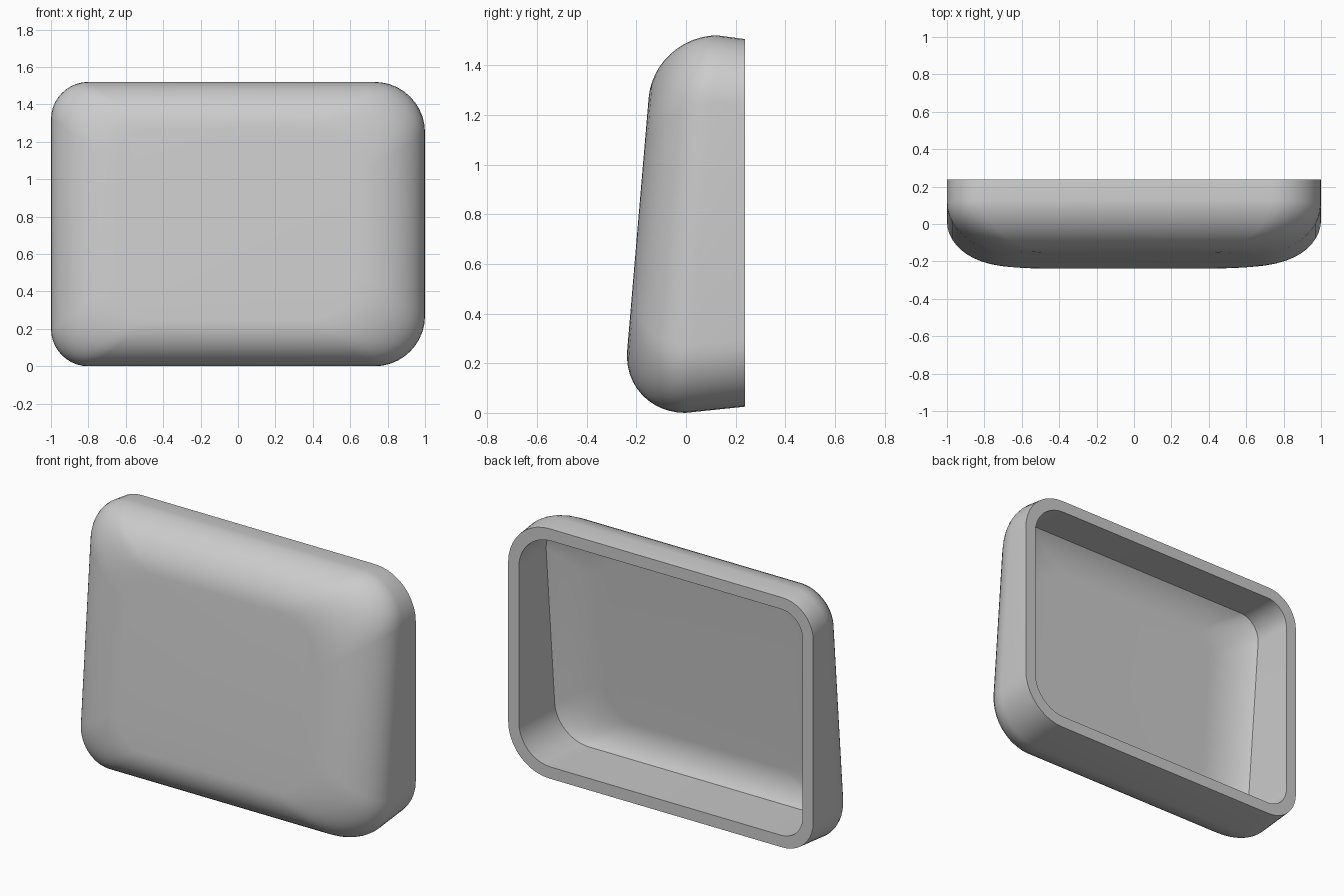
import bpy, bmesh, math

if "Cube" in bpy.data.objects:
    bpy.data.objects.remove(bpy.data.objects["Cube"])

HEIGHT, BACK = 1.52, 0.237
WALL = 0.07                                  # rim thickness
FILLET_X, FILLET_Z, FILLET_Y = 0.36, 0.25, 0.255
R_LEFT, R_RIGHT = 0.20, 0.27                 # corner radii
STEPS, ARC = 12, 10


def front_y(z):
    """Leaning flat front plane."""
    return -0.237 + 0.085 * (z - 0.25)


def outline(dx, dz_low, dz_high, trim=0.0):
    """Rounded rectangle inset from the full outline."""
    x, low, high = 1 - dx, dz_low, HEIGHT - dz_high
    rl, rr = R_LEFT - trim, R_RIGHT - trim
    corners = [(x - rr, high - rr, rr, 0), (-x + rl, high - rl, rl, 90),
               (-x + rl, low + rl, rl, 180), (x - rr, low + rr, rr, 270)]
    pts = []
    for cx, cz, r, start in corners:
        for i in range(ARC + 1):
            a = math.radians(start + 90 * i / ARC)
            pts.append((cx + r * math.cos(a), cz + r * math.sin(a)))
    return pts


bm = bmesh.new()
rings = []


def add_ring(pts, depth=None):
    """Ring at a fixed depth behind the front plane, or on the flat back."""
    rings.append([bm.verts.new((x, BACK if depth is None else front_y(z) + depth, z))
                  for x, z in pts])


# outer dome, from the flat front out to the side walls
for i in range(STEPS + 1):
    a = math.pi / 2 * (1 - i / STEPS)
    k = 1 - math.cos(a)
    add_ring(outline(FILLET_X * k, FILLET_Z * k, FILLET_Z * k),
             FILLET_Y * (1 - math.sin(a)))

# drafted walls, flat rim and straight inner walls
add_ring(outline(0, 0.025, 0.015))
add_ring(outline(WALL, 0.025 + WALL, 0.015 + WALL, 0.06))

# inner dome, meeting the inner walls at a crease
A0 = math.radians(45)
for i in range(STEPS + 1):
    a = A0 + (math.pi / 2 - A0) * i / STEPS
    k = 1 - math.cos(a) / math.cos(A0)
    dz = WALL + 0.01 + (FILLET_Z - WALL) * k
    add_ring(outline(WALL + (FILLET_X - WALL) * k, dz, dz, 0.06),
             0.06 + FILLET_Y * (1 - math.sin(a)))

for r0, r1 in zip(rings, rings[1:]):
    n = len(r0)
    for i in range(n):
        j = (i + 1) % n
        bm.faces.new((r0[i], r0[j], r1[j], r1[i]))
bm.faces.new(rings[0])
bm.faces.new(rings[-1])
bmesh.ops.recalc_face_normals(bm, faces=bm.faces)

mesh = bpy.data.meshes.new("rounded_cover")
bm.to_mesh(mesh)
bm.free()
cover = bpy.data.objects.new("rounded_cover", mesh)
bpy.context.collection.objects.link(cover)

grey = bpy.data.materials.new("light grey")
grey.diffuse_color = (0.6, 0.6, 0.6, 1)
grey.use_nodes = True
grey.node_tree.nodes["Principled BSDF"].inputs["Base Color"].default_value = grey.diffuse_color
mesh.materials.append(grey)

bpy.context.view_layer.objects.active = cover
cover.select_set(True)
bpy.ops.object.shade_smooth_by_angle(angle=math.radians(30))
